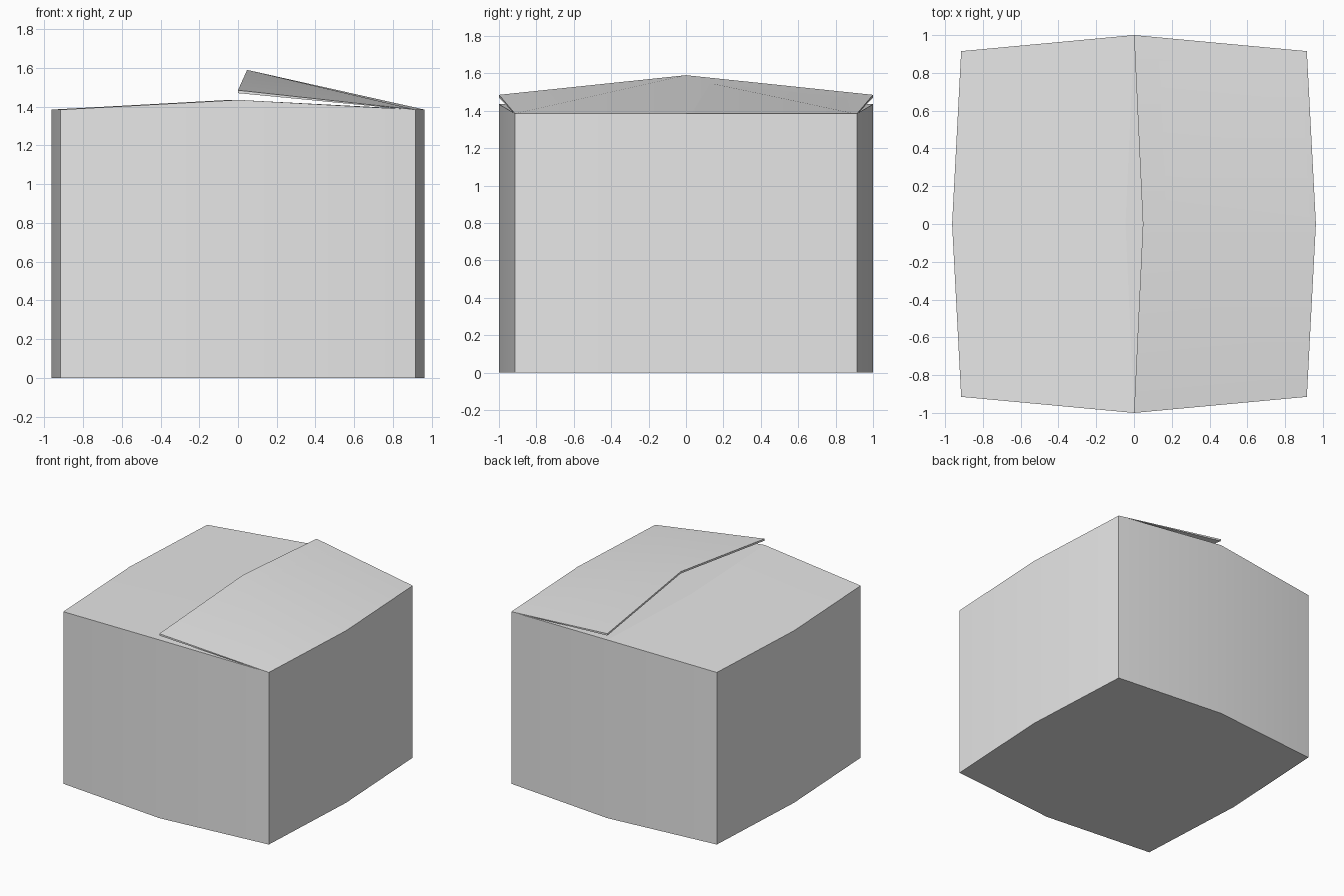
import bpy, bmesh, math

if "Cube" in bpy.data.objects:
    bpy.data.objects.remove(bpy.data.objects["Cube"])

grey = bpy.data.materials.new("light_grey")
grey.diffuse_color = (0.8, 0.8, 0.8, 1)
grey.use_nodes = True
grey.node_tree.nodes["Principled BSDF"].inputs["Base Color"].default_value = grey.diffuse_color


def make_part(name, points, faces, ridge=()):
    """Build one part, smooth over soft bends, sharp at corners and ridge edges."""
    bm = bmesh.new()
    vs = [bm.verts.new(p) for p in points]
    for f in faces:
        bm.faces.new([vs[i] for i in f]).smooth = True
    bmesh.ops.recalc_face_normals(bm, faces=bm.faces)
    ridge_verts = {vs[i] for i in ridge}
    for e in bm.edges:
        soft = e.calc_face_angle(0) < math.radians(30)
        e.smooth = soft and not set(e.verts) <= ridge_verts
    me = bpy.data.meshes.new(name)
    bm.to_mesh(me)
    bm.free()
    me.materials.append(grey)
    ob = bpy.data.objects.new(name, me)
    bpy.context.collection.objects.link(ob)
    return ob


# Box body: bulging eight-point footprint, walls rising to a low ridge
C, SX, SY = 0.915, 0.963, 1.0
EAVE, RIDGE = 1.385, 1.435
outline = [(-C, -C), (0, -SY), (C, -C), (SX, 0), (C, C), (0, SY), (-C, C), (-SX, 0)]
base = [(x, y, 0) for x, y in outline]
rim = [(x, y, RIDGE if x == 0 else EAVE) for x, y in outline]
middle = [(-0.045, 0, RIDGE)]
walls = [(i, (i + 1) % 8, (i + 1) % 8 + 8, i + 8) for i in range(8)]
# Closed flaps of the roof: two panels on the left, two on the right
roof = [(8, 9, 16, 15), (15, 16, 13, 14), (9, 10, 11, 16), (16, 11, 12, 13)]
make_part("box_body", base + rim + middle,
          walls + [tuple(range(7, -1, -1))] + roof, ridge=(9, 16, 13))

# Raised right flap: thin plate hinged on the right rim, lifted at its free edge
hinge = [(C, -C, EAVE), (SX, 0, EAVE), (C, C, EAVE)]
free = [(0, -SY, 1.485), (0.047, 0, 1.59), (0, SY, 1.485)]
top = hinge + free
T_HINGE, T_FREE = 0.003, 0.015
under = [(x, y, z - (T_HINGE if i < 3 else T_FREE)) for i, (x, y, z) in enumerate(top)]
panels = [(0, 1, 4, 3), (1, 2, 5, 4)]
loop = [0, 1, 2, 5, 4, 3]
sides = [(a, b, b + 6, a + 6) for a, b in zip(loop, loop[1:] + loop[:1])]
make_part("raised_flap", top + under,
          panels + [tuple(i + 6 for i in reversed(p)) for p in panels] + sides)
